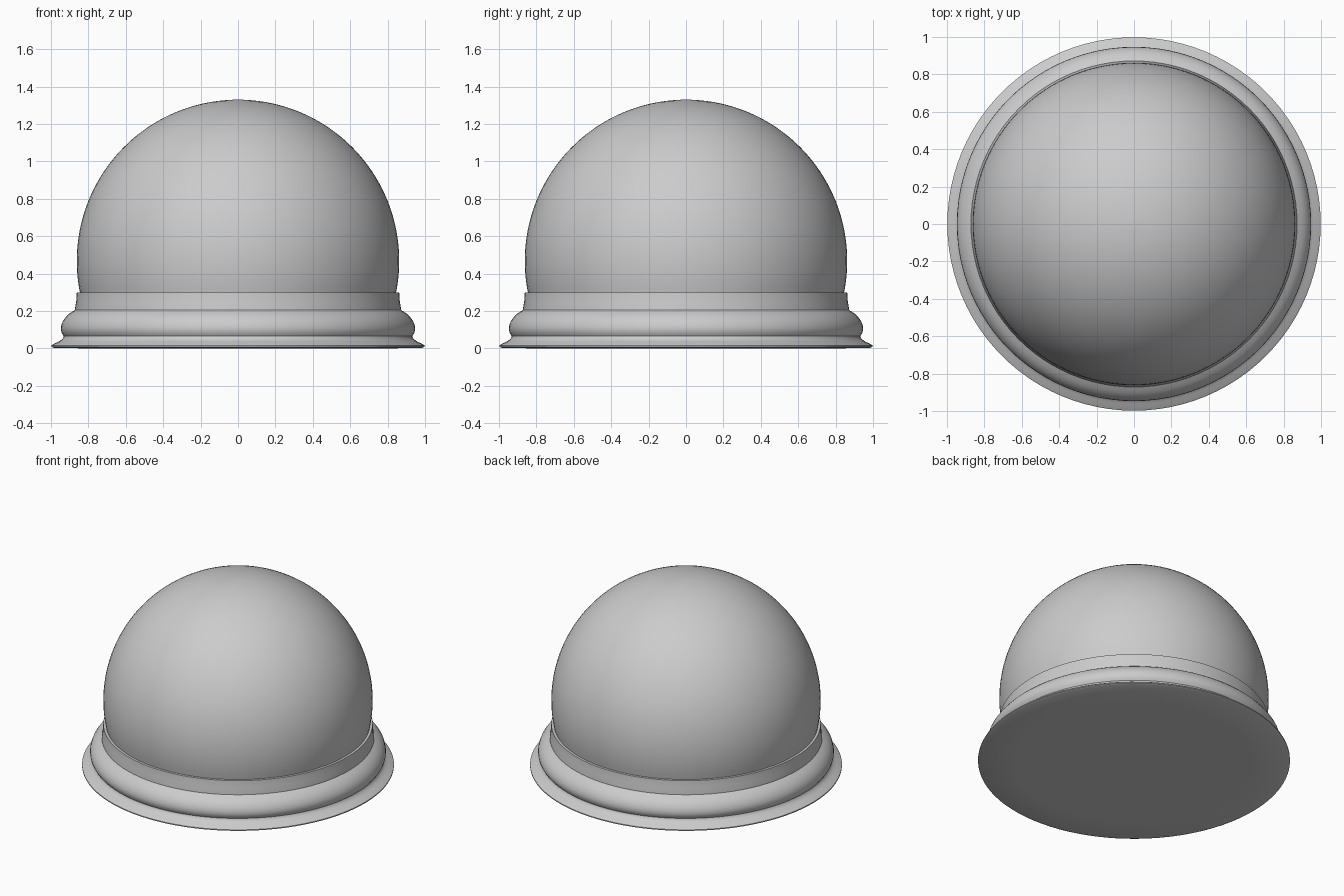
import bpy, bmesh, math

if "Cube" in bpy.data.objects:
    bpy.data.objects.remove(bpy.data.objects["Cube"])

SEGMENTS = 96

grey = bpy.data.materials.new("plain grey")
grey.diffuse_color = (0.6, 0.6, 0.6, 1)
grey.use_nodes = True
grey.node_tree.nodes["Principled BSDF"].inputs["Base Color"].default_value = grey.diffuse_color


def lathe(name, profile, angle):
    """Spin an (r, z) profile about the z axis."""
    bm = bmesh.new()
    verts = [bm.verts.new((r, 0, z)) for r, z in profile]
    edges = [bm.edges.new(p) for p in zip(verts, verts[1:])]
    bmesh.ops.spin(bm, geom=verts + edges, cent=(0, 0, 0), axis=(0, 0, 1),
                   angle=math.tau, steps=SEGMENTS)
    bmesh.ops.remove_doubles(bm, verts=bm.verts[:], dist=0.0005)
    bmesh.ops.recalc_face_normals(bm, faces=bm.faces[:])
    mesh = bpy.data.meshes.new(name)
    bm.to_mesh(mesh)
    bm.free()
    mesh.materials.append(grey)
    ob = bpy.data.objects.new(name, mesh)
    bpy.context.collection.objects.link(ob)
    bpy.ops.object.select_all(action='DESELECT')
    ob.select_set(True)
    bpy.context.view_layer.objects.active = ob
    bpy.ops.object.shade_smooth_by_angle(angle=math.radians(35))


# Dome: a sphere cut off where it sinks into the collar
RADIUS, CENTRE = 0.862, 0.468
low = math.asin((0.295 - CENTRE) / RADIUS)
dome = []
for i in range(41):
    a = low + (math.pi / 2 - low) * i / 40
    dome.append((RADIUS * math.cos(a), CENTRE + RADIUS * math.sin(a)))
dome[-1] = (0, 1.332)
lathe("dome", dome, 35)

# Base: flat foot, flared rim, rounded moulding and plain collar
base = [(0, 0), (0.77, 0), (0.985, 0.003), (0.998, 0.009), (0.998, 0.016),
        (0.985, 0.025), (0.96, 0.036), (0.943, 0.047), (0.934, 0.058),
        (0.932, 0.066), (0.943, 0.083), (0.947, 0.103), (0.945, 0.122),
        (0.937, 0.145), (0.921, 0.168), (0.9, 0.188), (0.872, 0.205),
        (0.872, 0.212), (0.865, 0.25), (0.862, 0.3), (0.842, 0.3)]
lathe("base", base, 35)
